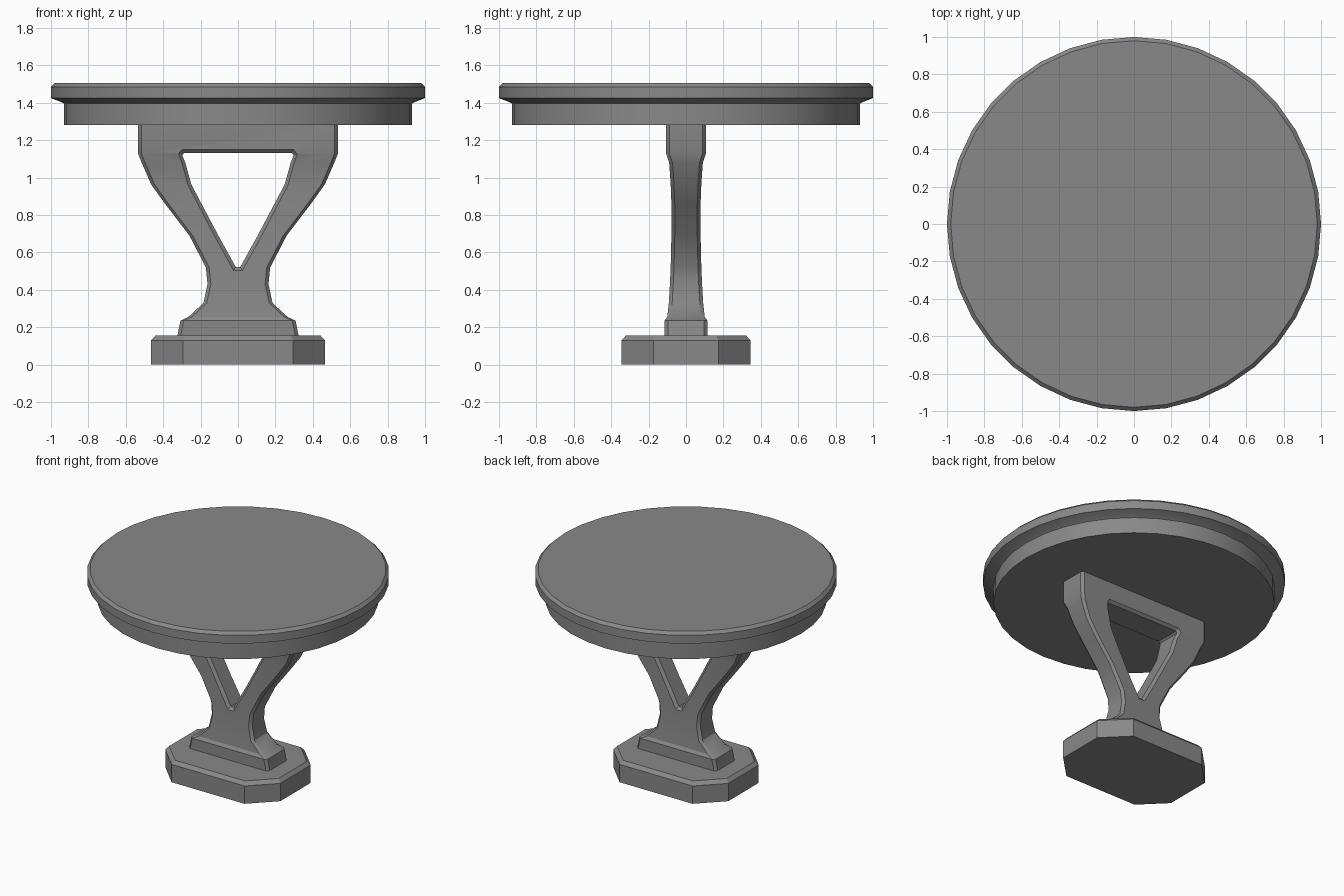
import bpy
import bmesh
from math import radians

cube = bpy.data.objects.get("Cube")
if cube:
    bpy.data.objects.remove(cube)

grey = bpy.data.materials.new("plain grey")
grey.use_nodes = True
grey.diffuse_color = (0.25, 0.25, 0.25, 1)
grey.node_tree.nodes["Principled BSDF"].inputs["Base Color"].default_value = (0.25, 0.25, 0.25, 1)


def loft(name, rings):
    """Closed solid through a list of equal-length point rings."""
    bm = bmesh.new()
    loops = [[bm.verts.new(p) for p in ring] for ring in rings]
    for a, b in zip(loops, loops[1:]):
        for i in range(len(a)):
            j = (i + 1) % len(a)
            bm.faces.new((a[i], a[j], b[j], b[i]))
    bm.faces.new(loops[0][::-1])
    bm.faces.new(loops[-1])
    bmesh.ops.recalc_face_normals(bm, faces=bm.faces)
    mesh = bpy.data.meshes.new(name)
    bm.to_mesh(mesh)
    bm.free()
    mesh.materials.append(grey)
    obj = bpy.data.objects.new(name, mesh)
    bpy.context.collection.objects.link(obj)
    return obj


def select(obj):
    bpy.ops.object.select_all(action='DESELECT')
    obj.select_set(True)
    bpy.context.view_layer.objects.active = obj


def smooth(obj):
    select(obj)
    bpy.ops.object.shade_smooth_by_angle(angle=radians(30))


def octagon(x, y, c, z):
    """Rectangle of half sizes x, y with corners cut by c."""
    return [(x, y - c, z), (x - c, y, z), (c - x, y, z), (-x, y - c, z),
            (-x, c - y, z), (c - x, -y, z), (x - c, -y, z), (x, c - y, z)]


def circle(r, z, n=36):
    bm = bmesh.new()
    ring = bmesh.ops.create_circle(bm, segments=n, radius=r)["verts"]
    points = [(v.co.x, v.co.y, z) for v in ring]
    bm.free()
    return points


# Round top with an apron under an overhanging, chamfered rim
top_profile = [(0.93, 1.28), (0.93, 1.395), (0.94, 1.402), (1.0, 1.425),
               (1.0, 1.485), (0.98, 1.505)]
smooth(loft("table_top", [circle(r, z) for r, z in top_profile]))

# Eight-sided foot
smooth(loft("foot", [octagon(0.465, 0.345, 0.17, 0),
                     octagon(0.465, 0.345, 0.17, 0.13),
                     octagon(0.442, 0.322, 0.16, 0.155)]))

# Pedestal sections: height, half width, half thickness
sections = [(0.15, 0.325, 0.115), (0.235, 0.308, 0.115), (0.255, 0.265, 0.1),
            (0.33, 0.185, 0.092), (0.43, 0.163, 0.086), (0.52, 0.172, 0.082),
            (0.69, 0.26, 0.078), (0.86, 0.39, 0.078), (0.965, 0.465, 0.082),
            (1.08, 0.515, 0.09), (1.13, 0.535, 0.107), (1.285, 0.535, 0.107)]
BEVEL = 0.018
pedestal = loft("pedestal", [octagon(x, t, BEVEL, z) for z, x, t in sections])


def thickness(z):
    for (z0, _, t0), (z1, _, t1) in zip(sections, sections[1:]):
        if z0 <= z <= z1:
            return t0 + (t1 - t0) * (z - z0) / (z1 - z0)


# Opening: x, z, then the direction in which its edge bevel widens
opening = [(0.012, 0.522, 0.6, -1), (0.055, 0.6, 1, -0.4), (0.105, 0.69, 1, -0.4),
           (0.195, 0.86, 1, -0.3), (0.25, 0.965, 1, -0.2), (0.282, 1.08, 1, 0),
           (0.298, 1.12, 1, 0.2), (0.287, 1.132, 0.6, 1)]
outline = opening + [(-x, z, -dx, dz) for x, z, dx, dz in reversed(opening)]


def opening_ring(side, out):
    return [(x + dx * max(out, 0), side * (thickness(z) + out - BEVEL), z + dz * max(out, 0))
            for x, z, dx, dz in outline]


cutter = loft("opening_cutter", [opening_ring(-1, 0.04), opening_ring(-1, 0),
                                 opening_ring(1, 0), opening_ring(1, 0.04)])
cutter.hide_render = True
cut = pedestal.modifiers.new("opening", 'BOOLEAN')
cut.operation = 'DIFFERENCE'
cut.solver = 'EXACT'
cut.object = cutter
select(pedestal)
bpy.ops.object.modifier_apply(modifier=cut.name)
bpy.data.objects.remove(cutter)
smooth(pedestal)
